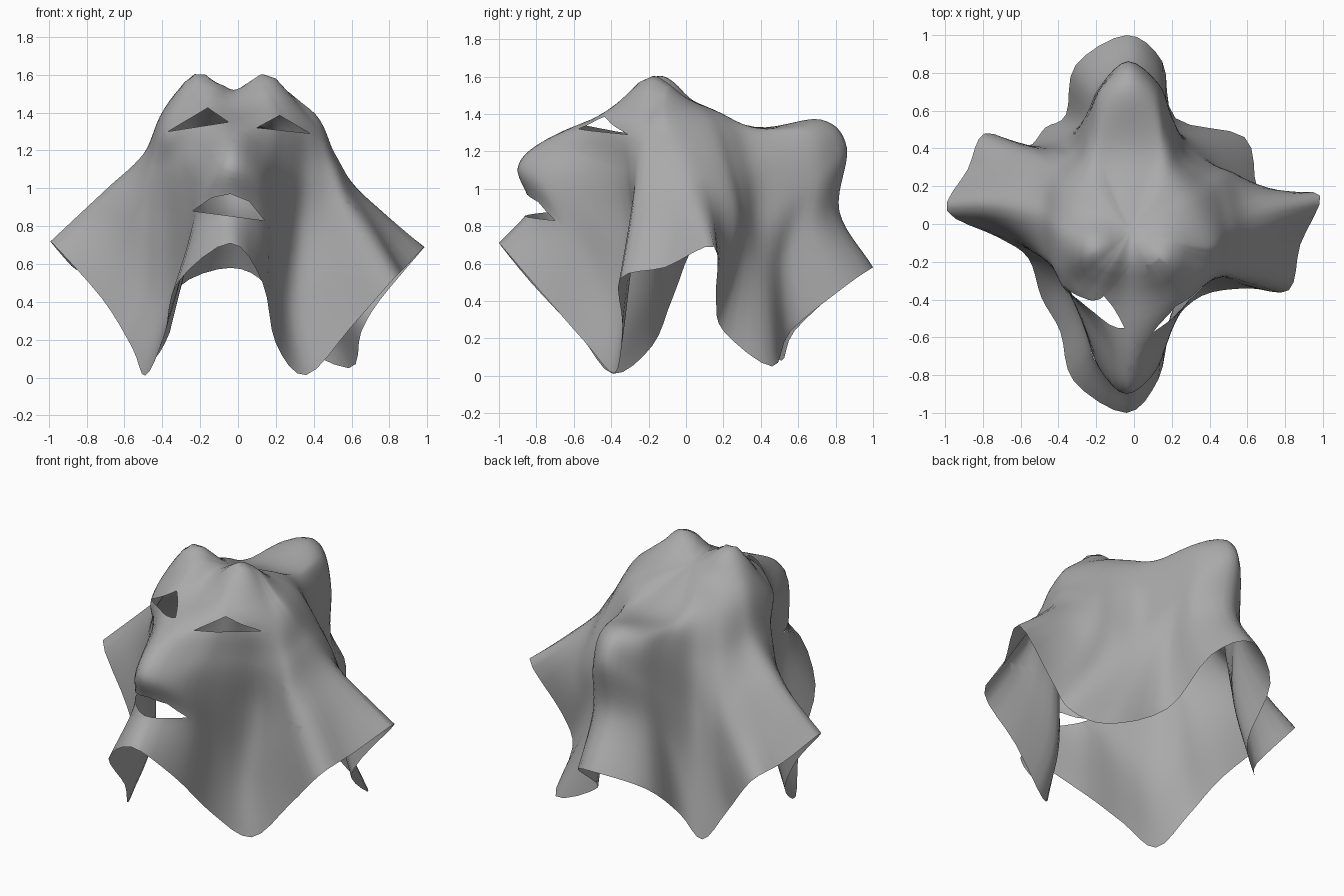
import bpy
import bmesh
import math
from mathutils import Vector

AROUND = 4    # subdivisions between neighbouring folds
DOWN = 7      # subdivisions between crown and hem levels

cube = bpy.data.objects.get("Cube")
if cube:
    bpy.data.objects.remove(cube, do_unlink=True)


def make_material(name, colour):
    material = bpy.data.materials.new(name)
    material.use_nodes = True
    material.diffuse_color = colour
    shader = material.node_tree.nodes.get("Principled BSDF")
    shader.inputs["Base Color"].default_value = colour
    shader.inputs["Roughness"].default_value = 0.8
    return material


def spline(before, start, end, after, t):
    """Smooth curve point between start and end."""
    leave = (end - before) / 2
    arrive = (after - start) / 2
    eased = t * t * (3 - 2 * t)
    return (start.lerp(end, eased)
            + leave * (t * (1 - t) ** 2)
            - arrive * (t * t * (1 - t)))


def blend(columns, i, t):
    """Column lying between columns i and i + 1 around the body."""
    ring = [columns[(i + step) % len(columns)] for step in (-1, 0, 1, 2)]
    return [spline(*level, t) for level in zip(*ring)]


# Each fold of the sheet runs from shoulder level down to the hem
folds = []
hems = {}


def fold(*points, next_hem=None):
    """Add a fold; next_hem pins the hem halfway to the following fold."""
    if next_hem:
        hems[len(folds)] = Vector(next_hem)
    folds.append([Vector(point) for point in points])


# Snout ridge and its left flank
fold((-.03, -.45, 1.385), (-.04, -.77, 1.25), (-.04, -.9, 1.11), (-.05, -.84, .9), (-.04, -1, .71))
fold((.16, -.42, 1.41), (.14, -.61, 1.21), (.12, -.77, 1.05), (.14, -.7, .8), (.13, -.82, .5),
     next_hem=(.2, -.54, .18))
# Front left hanging corner
fold((.3, -.33, 1.38), (.34, -.34, 1.1), (.31, -.3, .75), (.29, -.33, .35), (.36, -.38, .01),
     next_hem=(.6, -.34, .27))
# Left side panel
fold((.36, -.2, 1.38), (.5, -.24, 1.13), (.57, -.28, .92), (.68, -.31, .74), (.82, -.35, .52),
     next_hem=(.88, -.11, .58))
fold((.37, -.1, 1.41), (.5, 0, 1.19), (.6, .06, 1.02), (.77, .11, .86), (.985, .15, .69))
fold((.3, .08, 1.4), (.45, .19, 1.12), (.53, .25, .88), (.61, .23, .65), (.75, .16, .41),
     next_hem=(.65, .2, .24))
# Back left hanging corner
fold((.18, .24, 1.37), (.25, .36, 1.15), (.28, .4, .85), (.36, .42, .5), (.585, .46, .05),
     next_hem=(.22, .56, .24))
# Rump
fold((.1, .34, 1.33), (.11, .67, 1.31), (.13, .74, 1.1), (.15, .71, .8), (.15, .86, .485))
fold((-.03, .37, 1.33), (-.03, .72, 1.37), (-.03, .86, 1.22), (-.03, .82, .88), (-.04, 1, .58))
fold((-.15, .34, 1.33), (-.17, .68, 1.32), (-.17, .74, 1.1), (-.21, .71, .8), (-.31, .84, .48),
     next_hem=(-.36, .58, .24))
# Back right hanging corner
fold((-.24, .26, 1.36), (-.3, .39, 1.12), (-.34, .42, .8), (-.38, .46, .45), (-.47, .51, .08),
     next_hem=(-.57, .41, .24))
# Right side panel
fold((-.33, .13, 1.38), (-.45, .26, 1.1), (-.54, .36, .87), (-.66, .42, .68), (-.79, .48, .52),
     next_hem=(-.88, .29, .59))
fold((-.36, -.07, 1.42), (-.5, .02, 1.18), (-.68, .07, 1.01), (-.83, .08, .87), (-.99, .07, .72))
fold((-.36, -.2, 1.37), (-.47, -.16, 1.13), (-.55, -.13, .9), (-.62, -.1, .65), (-.72, -.07, .42),
     next_hem=(-.56, -.18, .16))
# Front right hanging corner, then the right snout flank
fold((-.33, -.33, 1.33), (-.38, -.3, 1.1), (-.37, -.29, .75), (-.38, -.3, .38), (-.49, -.39, .01),
     next_hem=(-.39, -.57, .22))
fold((-.18, -.4, 1.4), (-.23, -.53, 1.2), (-.18, -.76, 1.05), (-.23, -.71, .8), (-.32, -.83, .5))

CROWN = Vector((-.02, -.04, 1.46))
EARS = [(Vector((-.21, -.16)), .18), (Vector((.155, -.18)), .16)]


def raise_ears(point):
    """Push the sheet up where the two ears stand."""
    for centre, height in EARS:
        distance = (point.xy - centre).length
        point.z += height * math.exp(-(distance / .145) ** 2)
    return point


def add_hem_folds():
    """Insert a fold at every pinned hem point."""
    columns = []
    for i, column in enumerate(folds):
        columns.append(column)
        if i in hems:
            extra = blend(folds, i, .5)
            shift = hems[i] - extra[-1]
            extra[-1] += shift
            extra[-2] += shift * .4
            columns.append(extra)
    return columns


def build_columns():
    """Blend the folds around the body, then down from the crown."""
    main = add_hem_folds()
    columns = [blend(main, i, j / AROUND)
               for i in range(len(main)) for j in range(AROUND)]
    total = len(columns)
    dense = []
    for i, column in enumerate(columns):
        # Level with this side, so the crown stays smooth
        opposite = columns[(i + total // 2) % total][0].copy()
        opposite.z = column[0].z
        path = [opposite, CROWN] + column + [column[-1] * 2 - column[-2]]
        points = []
        for k in range(1, len(path) - 2):
            for j in range(1, DOWN + 1):
                points.append(spline(*path[k - 1:k + 3], j / DOWN))
        dense.append([raise_ears(point) for point in points])
    return dense


def cut_opening(bm, outline):
    """Cut a convex opening, given as x and z corners, through the face side."""
    corners = [Vector((x, 0, z)) for x, z in outline]
    middle = sum(corners, Vector()) / len(corners)
    inside = [f for f in bm.faces if f.calc_center_median().y < -.2]
    for a, b in zip(corners, corners[1:] + corners[:1]):
        normal = (b - a).cross(Vector((0, 1, 0))).normalized()
        if normal.dot(middle - a) < 0:
            normal.negate()
        edges = {e for f in inside for e in f.edges}
        verts = {v for f in inside for v in f.verts}
        result = bmesh.ops.bisect_plane(
            bm, geom=list(verts) + list(edges) + inside,
            dist=1e-5, plane_co=a, plane_no=normal)
        inside = [f for f in result["geom"]
                  if isinstance(f, bmesh.types.BMFace)
                  and normal.dot(f.calc_center_median() - a) > 0]
    bmesh.ops.delete(bm, geom=inside, context="FACES")


# Draped sheet
bm = bmesh.new()
crown = bm.verts.new(raise_ears(CROWN.copy()))
grid = [[bm.verts.new(point) for point in column] for column in build_columns()]
for here, there in zip(grid, grid[1:] + grid[:1]):
    bm.faces.new((crown, here[0], there[0]))
    for k in range(len(here) - 1):
        bm.faces.new((here[k], here[k + 1], there[k + 1], there[k]))

# Eye and mouth openings
cut_opening(bm, [(-.37, 1.3), (-.16, 1.425), (-.05, 1.35)])
cut_opening(bm, [(.1, 1.32), (.22, 1.385), (.38, 1.29)])
cut_opening(bm, [(-.24, .88), (.14, .83), (.06, .93), (-.04, .97), (-.14, .95)])

mesh = bpy.data.meshes.new("draped_sheet")
bm.to_mesh(mesh)
bm.free()
sheet = bpy.data.objects.new("draped_sheet", mesh)
bpy.context.collection.objects.link(sheet)
mesh.materials.append(make_material("grey cloth", (.4, .4, .4, 1)))
mesh.shade_smooth()
